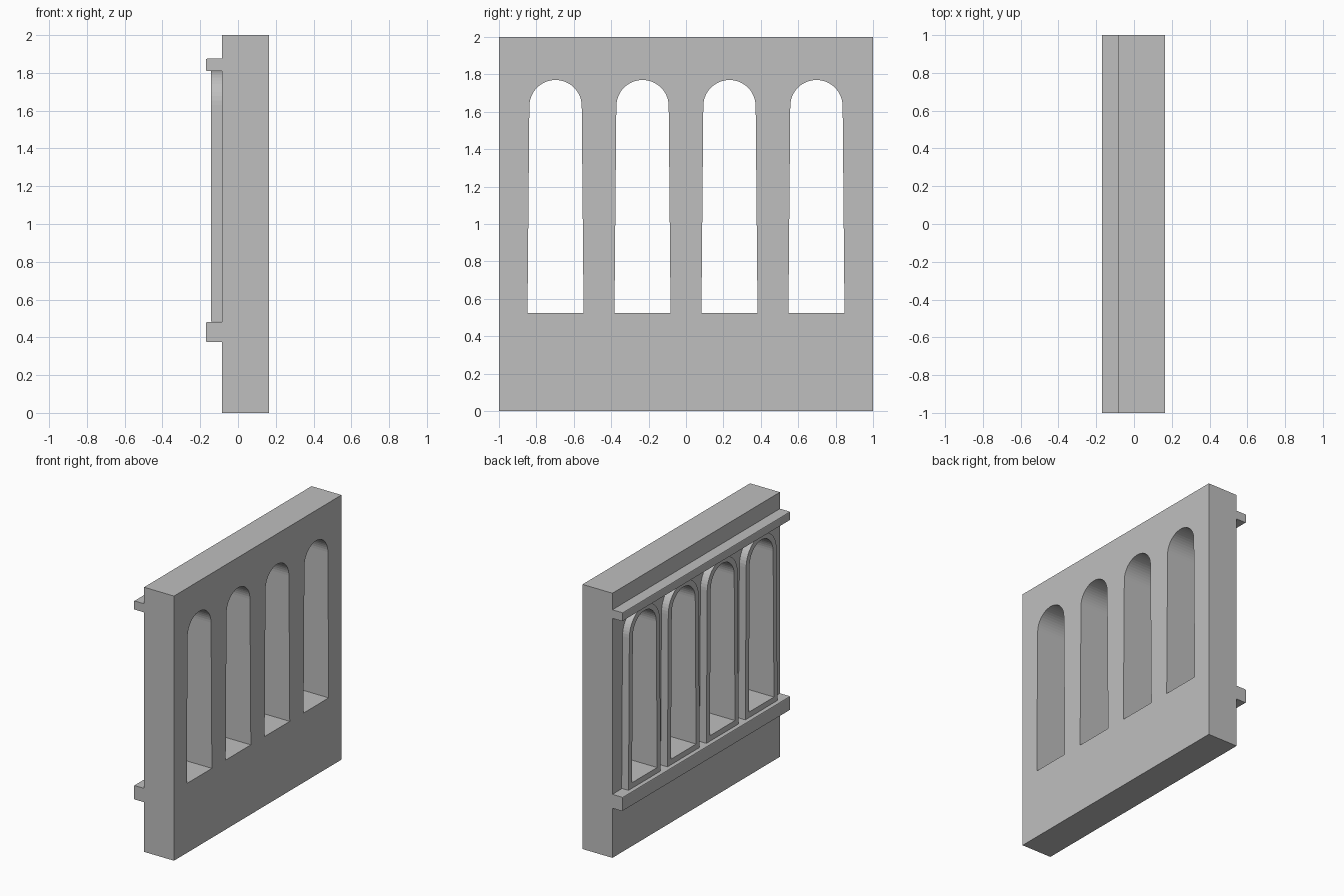
import bpy, bmesh, math
from mathutils import Matrix

cube = bpy.data.objects.get("Cube")
if cube:
    bpy.data.objects.remove(cube)

stone = bpy.data.materials.new("grey stone")
stone.use_nodes = True
GREY = (0.52, 0.52, 0.52, 1)
stone.diffuse_color = GREY
stone.node_tree.nodes["Principled BSDF"].inputs["Base Color"].default_value = GREY

BACK, FRONT = -0.085, 0.165          # wall faces along x
CENTRES = [-0.6975 + 0.465 * i for i in range(4)]


def arch(cy, grow=0.0, steps=24):
    """Outline of a slightly tapered round-headed opening, in (y, z)."""
    r, spring = 0.14 + grow, 1.63
    pts = [(cy - 0.15 - grow, 0.525 - grow), (cy + 0.15 + grow, 0.525 - grow)]
    for i in range(steps + 1):
        a = math.pi * i / steps
        pts.append((cy + r * math.cos(a), spring + r * math.sin(a)))
    return pts


def link(name, mesh):
    obj = bpy.data.objects.new(name, mesh)
    bpy.context.collection.objects.link(obj)
    mesh.materials.clear()
    mesh.materials.append(stone)
    return obj


def pierced_slab(name, outlines, x0, x1):
    """Extrude an outline with holes along x, from x0 to x1."""
    curve = bpy.data.curves.new(name, "CURVE")
    curve.dimensions, curve.fill_mode = "2D", "BOTH"
    curve.extrude = (x1 - x0) / 2
    for pts in outlines:
        spline = curve.splines.new("POLY")
        spline.points.add(len(pts) - 1)
        for p, (y, z) in zip(spline.points, pts):
            p.co = (y, z, 0, 1)
        spline.use_cyclic_u = True
    temp = bpy.data.objects.new(name + " outline", curve)
    bpy.context.collection.objects.link(temp)
    bpy.context.view_layer.update()
    mesh = bpy.data.meshes.new_from_object(
        temp.evaluated_get(bpy.context.evaluated_depsgraph_get()))
    bpy.data.objects.remove(temp)
    # Stand the flat outline up: local x, y, z become y, z, x
    turn = Matrix(((0, 0, 1, (x0 + x1) / 2), (1, 0, 0, 0), (0, 1, 0, 0), (0, 0, 0, 1)))
    mesh.transform(turn)
    bm = bmesh.new()
    bm.from_mesh(mesh)
    bmesh.ops.remove_doubles(bm, verts=bm.verts, dist=1e-5)
    bmesh.ops.recalc_face_normals(bm, faces=bm.faces)
    for f in bm.faces:
        f.smooth = False
    bm.to_mesh(mesh)
    bm.free()
    return link(name, mesh)


def ledge(name, z0, z1):
    """Full-width moulding with softened long outer edges."""
    bm = bmesh.new()
    bmesh.ops.create_cube(bm, size=1)
    x0 = -0.17
    bmesh.ops.scale(bm, vec=(BACK - x0, 2, z1 - z0), verts=bm.verts)
    bmesh.ops.translate(bm, vec=((BACK + x0) / 2, 0, (z0 + z1) / 2), verts=bm.verts)
    outer = [e for e in bm.edges
             if all(v.co.x < x0 + 0.001 for v in e.verts)
             and abs(e.verts[0].co.y - e.verts[1].co.y) > 1]
    bmesh.ops.bevel(bm, geom=outer, offset=0.006, segments=2, affect="EDGES", profile=0.5)
    mesh = bpy.data.meshes.new(name)
    bm.to_mesh(mesh)
    bm.free()
    return link(name, mesh)


# Wall with four arched openings
panel = [(-1, 0), (1, 0), (1, 2), (-1, 2)]
pierced_slab("wall", [panel] + [arch(c) for c in CENTRES], BACK, FRONT)

# Raised surround around each opening
for i, c in enumerate(CENTRES):
    pierced_slab(f"window_surround_{i + 1}", [arch(c, 0.042), arch(c)], -0.142, BACK)

# Horizontal mouldings above and below the openings
ledge("sill_ledge", 0.375, 0.48)
ledge("head_ledge", 1.81, 1.875)
